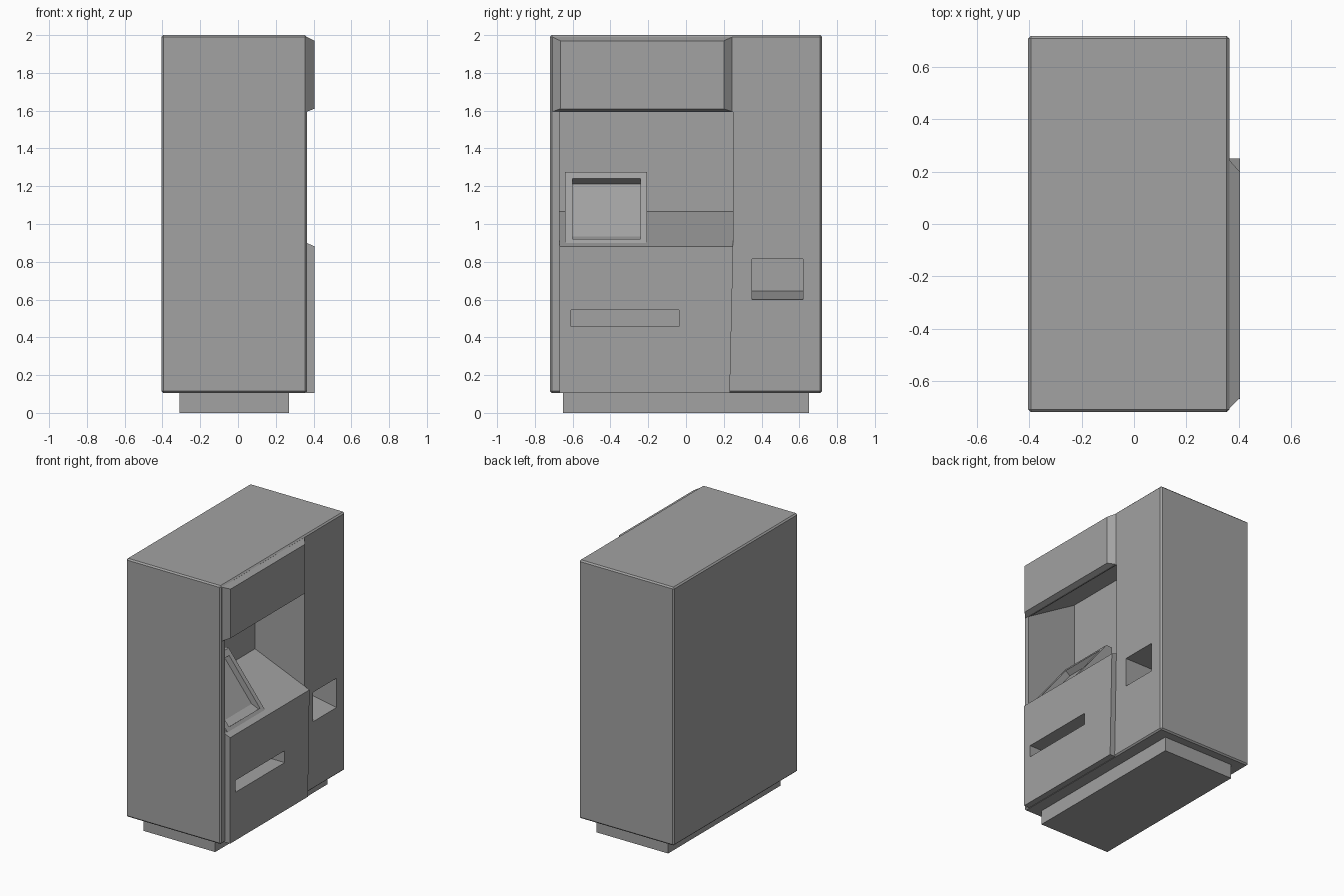
import bpy, bmesh
from mathutils import Vector

if "Cube" in bpy.data.objects:
    bpy.data.objects.remove(bpy.data.objects["Cube"], do_unlink=True)

grey = bpy.data.materials.new("plain grey")
grey.use_nodes = True
COLOUR = (0.36, 0.36, 0.36, 1)
grey.diffuse_color = COLOUR
for node in grey.node_tree.nodes:
    if node.type == 'BSDF_PRINCIPLED':
        node.inputs["Base Color"].default_value = COLOUR


def finish(name, bm):
    bmesh.ops.recalc_face_normals(bm, faces=bm.faces)
    mesh = bpy.data.meshes.new(name)
    bm.to_mesh(mesh)
    bm.free()
    mesh.materials.append(grey)
    obj = bpy.data.objects.new(name, mesh)
    bpy.context.collection.objects.link(obj)
    return obj


def prism(name, profile, y0, y1, bevel=0):
    """Extrude an (x, z) profile along y."""
    bm = bmesh.new()
    face = bm.faces.new([bm.verts.new((x, y0, z)) for x, z in profile])
    new = bmesh.ops.extrude_face_region(bm, geom=[face])["geom"]
    for v in new:
        if isinstance(v, bmesh.types.BMVert):
            v.co.y = y1
    if bevel:
        bmesh.ops.recalc_face_normals(bm, faces=bm.faces)
        bmesh.ops.bevel(bm, geom=bm.edges[:], offset=bevel, segments=1,
                        affect='EDGES', profile=0.5)
    return finish(name, bm)


def rect(x0, x1, z0, z1):
    return [(x0, z0), (x1, z0), (x1, z1), (x0, z1)]


def cut(obj, cutter):
    mod = obj.modifiers.new("cut", 'BOOLEAN')
    mod.operation = 'DIFFERENCE'
    mod.solver = 'EXACT'
    mod.object = cutter
    bpy.context.view_layer.objects.active = obj
    bpy.ops.object.modifier_apply(modifier=mod.name)


# Plinth and cabinet
prism("plinth", rect(-0.31, 0.27, 0, 0.12), -0.65, 0.65)
cabinet = prism("cabinet", rect(-0.405, 0.365, 0.105, 2), -0.72, 0.72, bevel=0.01)

# Lower front panel, its far side tapering slightly towards the floor
panel = prism("lower_front_panel",
              [(0.36, 0.105), (0.405, 0.105), (0.405, 0.882), (0.36, 0.901)], -0.67, 0.25)
for v in panel.data.vertices:
    if v.co.y > 0 and v.co.z < 0.2:
        v.co.y = 0.232

# Upper front panel with sloping borders
header = prism("upper_front_panel", rect(0.36, 0.405, 1.593, 1.992), -0.712, 0.25)
for v in header.data.vertices:
    if v.co.x > 0.4:
        v.co.y = -0.665 if v.co.y < 0 else 0.2
        v.co.z = 1.61 if v.co.z < 1.8 else 1.97

# Working niche, dispensing slot and side pocket
niche = prism("niche_cutter", [(0.45, 0.863), (-0.037, 1.065), (-0.037, 1.83),
                               (0.365, 1.593), (0.45, 1.593)], -0.67, 0.25)
slot = prism("slot_cutter", rect(0.28, 0.45, 0.458, 0.545), -0.608, -0.037)
pocket = prism("pocket_cutter", [(0.125, 0.645), (0.365, 0.6), (0.45, 0.6),
                                 (0.45, 0.815), (0.125, 0.815)], 0.35, 0.62)
for cutter in (niche, slot, pocket):
    cut(cabinet, cutter)
cut(panel, slot)

# Tilted screen housing with a sunken display
foot, top = Vector((0.375, 0.885)), Vector((0.07, 1.275))
housing = prism("screen_housing", [foot, top, (0.02, 1.275), (0.02, 0.98), (0.36, 0.86)],
                -0.64, -0.207)
slope = top - foot
normal = Vector((slope.y, -slope.x)).normalized()
low, high = foot + slope * 0.09, foot + slope * 0.91
window = prism("screen_cutter", [low + normal * 0.05, high + normal * 0.05,
                                 high - normal * 0.045, low - normal * 0.045], -0.6, -0.242)
cut(housing, window)

for cutter in (niche, slot, pocket, window):
    bpy.data.objects.remove(cutter, do_unlink=True)
